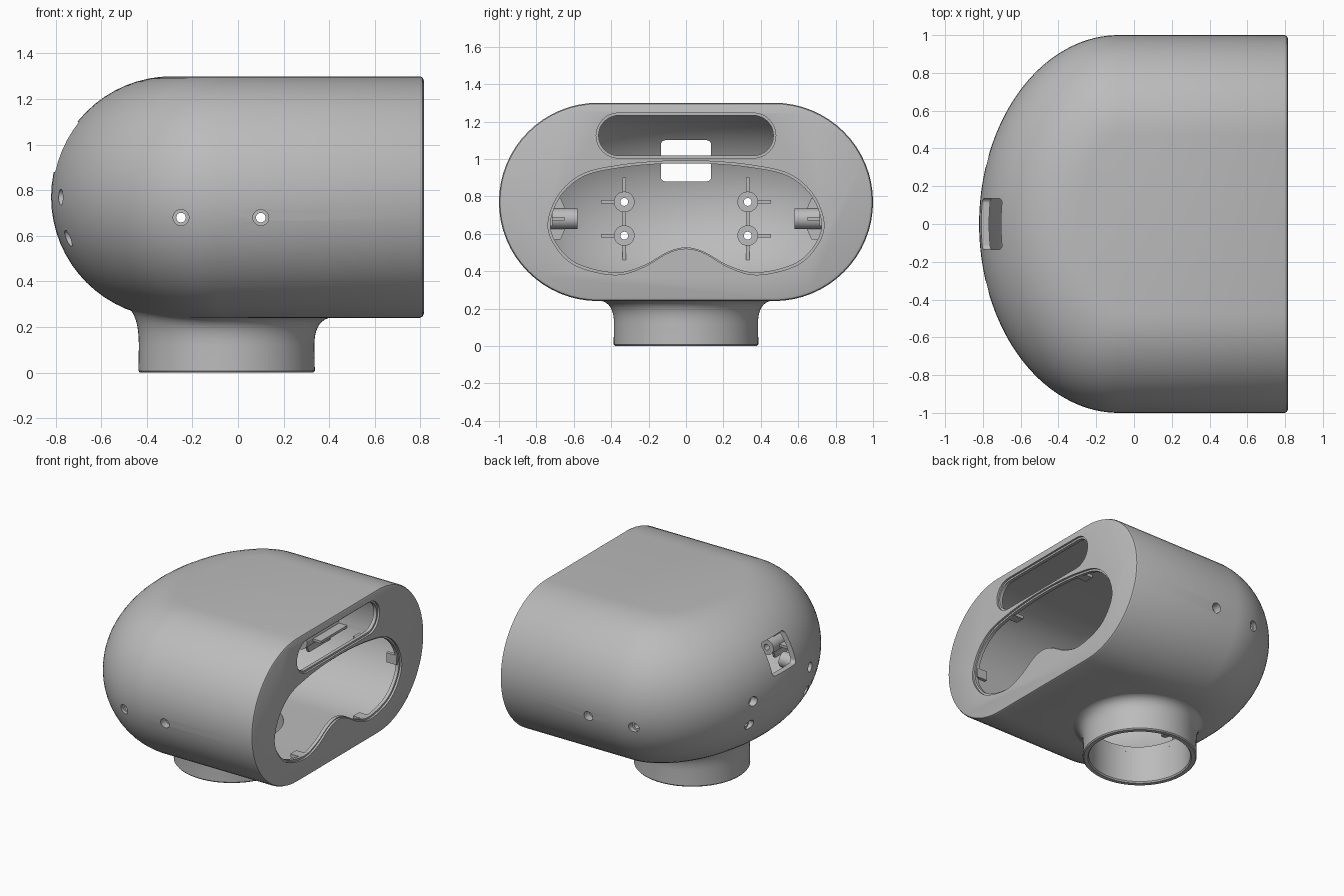
import bpy, bmesh, math
from mathutils import Matrix, Vector

cube = bpy.data.objects.get("Cube")
if cube:
    bpy.data.objects.remove(cube, do_unlink=True)

grey = bpy.data.materials.new("plain_grey")
grey.use_nodes = True
colour = (0.5, 0.5, 0.5, 1)
grey.diffuse_color = colour
grey.node_tree.nodes["Principled BSDF"].inputs["Base Color"].default_value = colour

R, ZC = 0.53, 0.77          # edge rounding radius and mid height
A, BACK, FACE = 0.74, -0.08, 0.815   # dome depth, dome start, open face
WALL, NECK_X = 0.04, -0.05


def make(name, bm):
    bmesh.ops.recalc_face_normals(bm, faces=bm.faces)
    me = bpy.data.meshes.new(name)
    bm.to_mesh(me)
    bm.free()
    me.materials.append(grey)
    ob = bpy.data.objects.new(name, me)
    bpy.context.collection.objects.link(ob)
    return ob


def boolean(ob, other, mode="DIFFERENCE", keep=False):
    mod = ob.modifiers.new("cut", "BOOLEAN")
    mod.operation, mod.object, mod.solver = mode, other, "EXACT"
    bpy.context.view_layer.objects.active = ob
    bpy.ops.object.modifier_apply(modifier=mod.name)
    if not keep:
        bpy.data.objects.remove(other, do_unlink=True)


def dome_point(t):
    """Plan outline point and its outward normal."""
    p = Vector((BACK - A * math.sin(t), math.cos(t)))
    n = Vector((-math.sin(t) / A, math.cos(t))).normalized()
    return p, n


def hull(name, rr, face_x, chamfer=0):
    """Solid with a stadium section running into a rounded dome."""
    stations = [(Vector((face_x, 1 - R)), Vector((0, 1)), rr - chamfer)]
    if chamfer:
        stations += [(Vector((face_x - chamfer * 0.3, 1 - R)), Vector((0, 1)), rr - chamfer * 0.3),
                     (Vector((face_x - chamfer, 1 - R)), Vector((0, 1)), rr)]
    for i in range(37):
        p, n = dome_point(math.pi / 2 * i / 36)
        stations.append((p - n * R, n, rr))
    bm, loops = bmesh.new(), []
    for c, n, r in stations:
        arc = []
        for k in range(33):
            f = math.pi * (0.5 - k / 32)
            q = c + n * r * math.cos(f)
            arc.append((q.x, q.y, ZC + r * math.sin(f)))
        arc += [(x, -y, z) for x, y, z in reversed(arc)]
        loops.append([bm.verts.new(v) for v in arc])
    for a, b in zip(loops, loops[1:]):
        for i in range(len(a)):
            bm.faces.new((a[i - 1], a[i], b[i], b[i - 1]))
    bm.faces.new(loops[0])
    bmesh.ops.remove_doubles(bm, verts=bm.verts, dist=1e-4)
    return make(name, bm)


def prism(name, outline, x0, x1):
    bm = bmesh.new()
    face = bm.faces.new([bm.verts.new((x0, y, z)) for y, z in outline])
    ext = bmesh.ops.extrude_face_region(bm, geom=[face])
    verts = [v for v in ext["geom"] if isinstance(v, bmesh.types.BMVert)]
    bmesh.ops.translate(bm, verts=verts, vec=(x1 - x0, 0, 0))
    return make(name, bm)


def rod(name, r, start, end, seg=32):
    a, b = Vector(start), Vector(end)
    bm = bmesh.new()
    turn = (b - a).to_track_quat("Z", "Y").to_matrix().to_4x4()
    bmesh.ops.create_cone(bm, cap_ends=True, segments=seg, radius1=r, radius2=r,
                          depth=(b - a).length,
                          matrix=Matrix.Translation((a + b) / 2) @ turn)
    return make(name, bm)


def box(name, x, y, z):
    """Box from its (low, high) range on each axis."""
    size = [abs(r[1] - r[0]) for r in (x, y, z)]
    mid = [sum(r) / 2 for r in (x, y, z)]
    bm = bmesh.new()
    bmesh.ops.create_cube(bm, size=1, matrix=Matrix.Translation(mid) @ Matrix.Diagonal((*size, 1)))
    return make(name, bm)


def rounded(hw, hh, r, cz):
    pts = []
    for q, (sy, sz) in enumerate(((1, 1), (-1, 1), (-1, -1), (1, -1))):
        for k in range(13):
            f = math.pi / 2 * (q + k / 12)
            pts.append((sy * (hw - r) + r * math.cos(f), cz + sz * (hh - r) + r * math.sin(f)))
    return pts


def goggle(margin):
    """Smooth opening outline with a notch at the bottom centre."""
    half = [(0.17, 0.985), (0.36, 0.965), (0.55, 0.92), (0.68, 0.81), (0.738, 0.65),
            (0.69, 0.52), (0.58, 0.425), (0.38, 0.38), (0.23, 0.42), (0.1, 0.495)]
    ctrl = [(0, 0.99)] + half + [(0, 0.52)] + [(-y, z) for y, z in reversed(half)]
    pts, n = [], len(ctrl)
    for i in range(n):
        p = [Vector(ctrl[(i + j) % n]) for j in (-1, 0, 1, 2)]
        for k in range(6):
            t = k / 6
            v = 0.5 * (2 * p[1] + (p[2] - p[0]) * t + (2 * p[0] - 5 * p[1] + 4 * p[2] - p[3]) * t * t
                       + (3 * p[1] - p[0] - 3 * p[2] + p[3]) * t ** 3)
            pts.append((v.x * (1 - margin / 0.74), 0.68 + (v.y - 0.68) * (1 - margin / 0.3)))
    return pts


# hollow body
body = hull("body_shell", R, FACE, 0.018)
limit = hull("fitting_limit", R - 0.015, FACE - 0.01)
boolean(body, hull("cavity", R - WALL, FACE - WALL))

# face openings, each with a shallow stepped rim
for step, depth in ((0, FACE - 0.015), (0.013, FACE - 0.15)):
    boolean(body, prism("goggle_cut", goggle(step), depth, FACE + 0.1))
    boolean(body, prism("slot_cut", rounded(0.48 - step, 0.12 - step, 0.1199 - step, 1.125), depth, FACE + 0.1))

# rear window and neck hole
boolean(body, prism("window_cut", rounded(0.135, 0.11, 0.025, 0.99), -0.95, -0.5))
boolean(body, rod("neck_cut", 0.345, (NECK_X, 0, -0.1), (NECK_X, 0, 0.4), 64))


def drill(ob, start, end, sink):
    """Through hole with a wider countersink on the outside."""
    boolean(ob, rod("drill", 0.021, start, end, 20))
    boolean(ob, rod("sink", 0.035, start, sink, 20))


parts = [body]
for s, side in ((1, "left"), (-1, "right")):
    # rear screw bosses with ribs
    y = s * 0.33
    for z, level in ((0.59, "lower"), (0.77, "upper")):
        ends = (-0.95, y, z), (-0.4, y, z), (-0.735 if z > 0.7 else -0.715, y, z)
        drill(body, *ends)
        boss = rod(f"rear_boss_{level}_{side}", 0.055, (-0.9, y, z), (-0.56, y, z))
        boolean(boss, limit, "INTERSECT", True)
        drill(boss, *ends)
        out = 1 if z > 0.7 else -1
        ribs = [box("rib", (-0.9, -0.62), (y + s * 0.045, y + s * 0.125), (z - 0.009, z + 0.009)),
                box("rib", (-0.9, -0.62), (y - 0.009, y + 0.009), (z + out * 0.045, z + out * 0.13)),
                box("rib", (-0.9, -0.62), (y - 0.009, y + 0.009), (z - out * 0.045, z - out * 0.09))]
        for rib in ribs:
            rib.name = f"rear_rib_{level}_{side}"
            boolean(rib, limit, "INTERSECT", True)
        parts += [boss] + ribs
    # side screw bosses with gussets
    for x, place in ((-0.25, "rear"), (0.10, "front")):
        z = 0.68
        ends = (x, s * 1.1, z), (x, s * 0.5, z), (x, s * 0.93, z)
        drill(body, *ends)
        boss = rod(f"side_boss_{place}_{side}", 0.055, (x, s * 0.58, z), (x, s * 1.05, z))
        gussets = []
        for dz in (1, -1):
            pts = [(s * 0.70, z + dz * 0.04), (s * 0.64, z + dz * 0.04), (s * 0.67, z + dz * 0.11),
                   (s * 0.71, z + dz * 0.11), (s * 1.05, z + dz * 0.11), (s * 1.05, z + dz * 0.04)]
            gussets.append(prism(f"side_gusset_{place}_{side}", pts, x - 0.009, x + 0.009))
        for dx in (1, -1):
            gussets.append(box(f"side_rib_{place}_{side}", (x + dx * 0.045, x + dx * 0.12),
                               (s * 0.65, s * 1.05), (z - 0.009, z + 0.009)))
        for ob in [boss] + gussets:
            boolean(ob, limit, "INTERSECT", True)
        drill(boss, *ends)
        parts += [boss] + gussets
    # retaining clips behind the opening
    for z, level in ((0.965, "upper"), (0.38, "lower")):
        parts.append(box(f"clip_{level}_{side}", (FACE - 0.11, FACE - 0.025),
                         (s * 0.33, s * 0.40), (z - 0.012, z + 0.012)))
    parts.append(box(f"clip_side_{side}", (FACE - 0.11, FACE - 0.025),
                     (s * 0.715, s * 0.74), (0.64, 0.71)))
bpy.data.objects.remove(limit, do_unlink=True)

# neck tube, flared to meet the underside of the body
outline = [dome_point(math.pi * i / 300)[0] for i in range(301)]


def underside(x, y):
    d = min(R, 1 - abs(y), min((p - Vector((x, y))).length for p in outline))
    return ZC - math.sqrt(R * R - (R - d) ** 2)


bm, rings = bmesh.new(), []
for i in range(72):
    f = 2 * math.pi * i / 72
    c, s = math.cos(f), math.sin(f)
    top = underside(NECK_X + 0.48 * c, 0.48 * s) + 0.004
    prof = [(0.345, 0.26), (0.345, 0.01), (0.352, 0), (0.38, 0), (0.387, 0.008), (0.385, 0.12)]
    for k in range(1, 11):
        t = k / 10
        prof.append((0.385 + 0.095 * t * t, 0.12 * (1 - t) ** 2 + top * (2 * t - t * t)))
    rings.append([bm.verts.new((NECK_X + r * c, r * s, z)) for r, z in prof])
for i in range(72):
    a, b = rings[i - 1], rings[i]
    for k in range(len(a) - 1):
        bm.faces.new((a[k], a[k + 1], b[k + 1], b[k]))
parts.append(make("neck_tube", bm))

# smooth shading with crisp edges
bpy.ops.object.select_all(action="DESELECT")
for ob in parts:
    ob.select_set(True)
bpy.context.view_layer.objects.active = body
bpy.ops.object.shade_smooth_by_angle(angle=math.radians(30))
